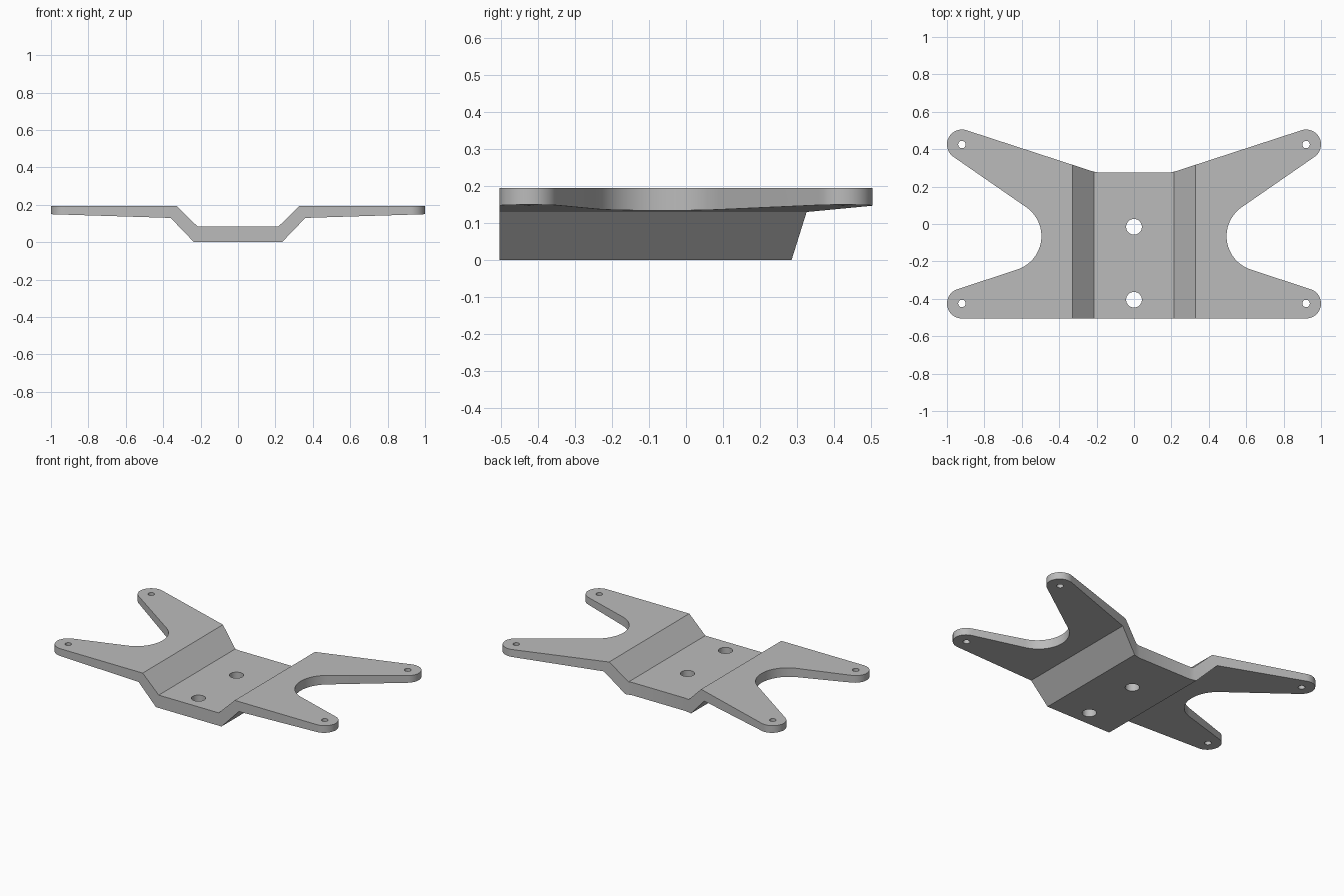
import bpy
import bmesh
from math import cos, sin, radians
from mathutils import Vector

old = bpy.data.objects.get("Cube")
if old:
    bpy.data.objects.remove(old, do_unlink=True)

grey = bpy.data.materials.new("plain grey")
grey.use_nodes = True
grey.diffuse_color = (0.5, 0.5, 0.5, 1)
grey.node_tree.nodes["Principled BSDF"].inputs["Base Color"].default_value = (0.5, 0.5, 0.5, 1)


def prism(name, points, direction):
    """Closed solid made by extruding a polygon."""
    bm = bmesh.new()
    face = bm.faces.new([bm.verts.new(p) for p in points])
    new = bmesh.ops.extrude_face_region(bm, geom=[face])["geom"]
    bmesh.ops.translate(bm, vec=Vector(direction),
                        verts=[v for v in new if isinstance(v, bmesh.types.BMVert)])
    bmesh.ops.recalc_face_normals(bm, faces=bm.faces)
    mesh = bpy.data.meshes.new(name)
    bm.to_mesh(mesh)
    bm.free()
    mesh.materials.append(grey)
    ob = bpy.data.objects.new(name, mesh)
    bpy.context.collection.objects.link(ob)
    return ob


def arc(cx, cy, r, start, end, steps):
    angles = [radians(start + (end - start) * i / steps) for i in range(steps + 1)]
    return [(cx + r * cos(a), cy + r * sin(a)) for a in angles]


def mirrored(half):
    return half + [(-x, y) for x, y in reversed(half)]


def boolean(target, cutter, operation):
    cutter.hide_render = True
    mod = target.modifiers.new(operation, "BOOLEAN")
    mod.operation = operation
    mod.solver = "EXACT"
    mod.object = cutter
    bpy.context.view_layer.objects.active = target
    bpy.ops.object.modifier_apply(modifier=mod.name)
    bpy.data.objects.remove(cutter, do_unlink=True)


# Folded plate: dropped centre channel with tapering wings
top = [(0.215, 0.083), (0.33, 0.195), (1.1, 0.195)]
bottom = [(1.1, 0.153), (0.36, 0.13), (0.235, 0)]
section = mirrored(top + bottom)
bracket = prism("mounting_bracket", [(x, -0.7, z) for x, z in section], (0, 1.4, 0))

# Plan outline: straight front edge, four rounded arms, concave side cut-outs
pad_x, pad_y, pad_r = 0.92, 0.425, 0.08
half = arc(pad_x, -pad_y, pad_r, -90, 73, 20)
half += arc(0.683, -0.065, 0.188, 253, 125, 28)
half += arc(pad_x, pad_y, pad_r, -55, 108, 20)
half += [(0.22, 0.281), (0.19, 0.275)]
outline = prism("outline_cutter", [(x, y, -0.3) for x, y in mirrored(half)], (0, 0, 0.8))
boolean(bracket, outline, "INTERSECT")

# Bolt holes: two in the channel, one at each arm tip
holes = [(0, -0.015, 0.042), (0, -0.405, 0.042)]
holes += [(sx * pad_x, sy * pad_y, 0.02) for sx in (-1, 1) for sy in (-1, 1)]
for x, y, r in holes:
    ring = arc(x, y, r, 0, 360, 32)[:-1]
    boolean(bracket, prism("hole_cutter", [(px, py, -0.3) for px, py in ring], (0, 0, 0.8)), "DIFFERENCE")

# Smooth the curved rims, keep the folds and edges sharp
bpy.ops.object.select_all(action="DESELECT")
bracket.select_set(True)
bpy.context.view_layer.objects.active = bracket
bpy.ops.object.shade_smooth_by_angle(angle=radians(25))
